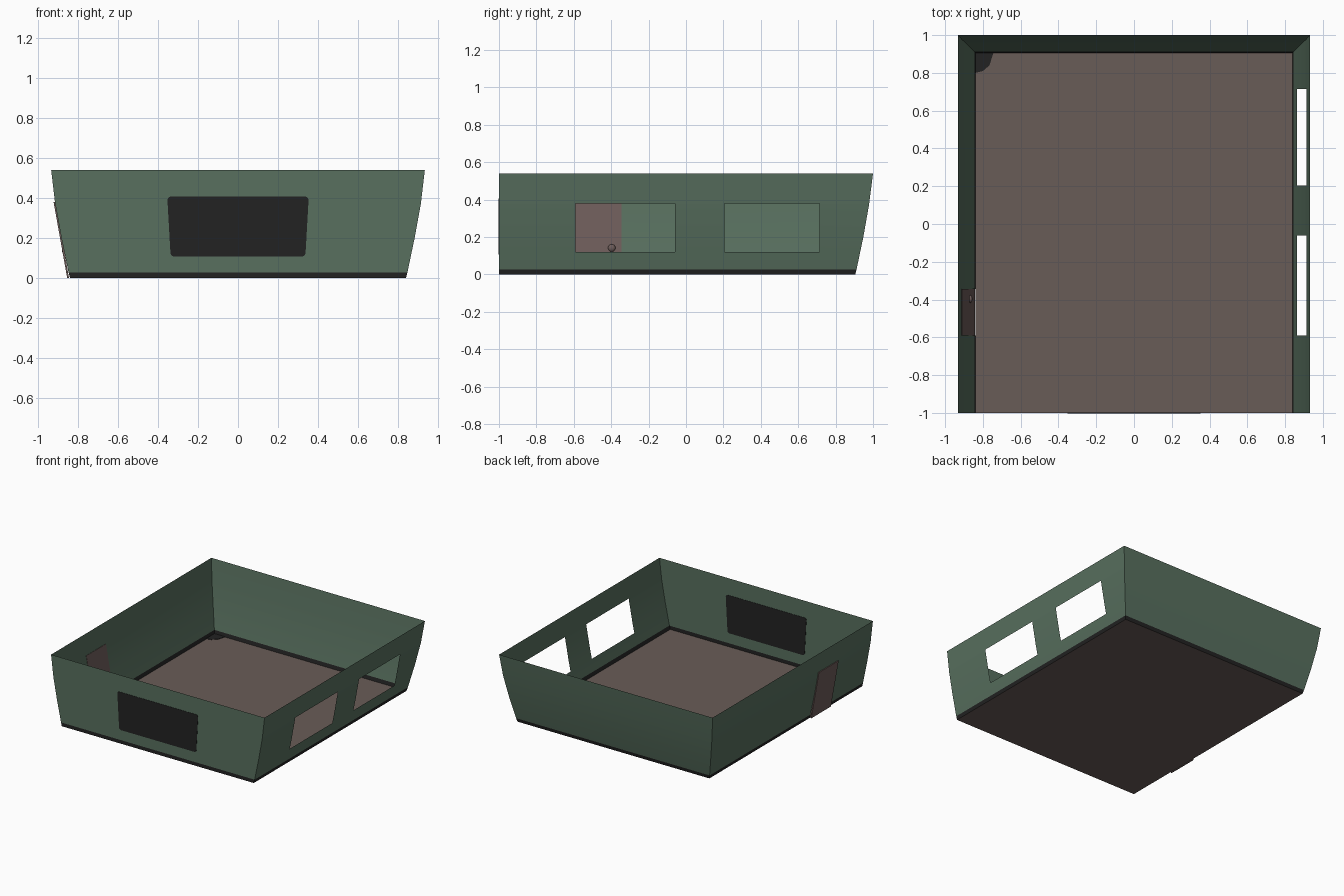
import bpy, bmesh, math

if "Cube" in bpy.data.objects:
    bpy.data.objects.remove(bpy.data.objects["Cube"])


def mat(name, rgb):
    m = bpy.data.materials.new(name)
    m.diffuse_color = (*rgb, 1)
    m.use_nodes = True
    m.node_tree.nodes["Principled BSDF"].inputs["Base Color"].default_value = m.diffuse_color
    return m


GREEN = mat("wall_green", (0.098, 0.162, 0.114))
DARK = mat("dark_trim", (0.016, 0.016, 0.016))
FLOOR = mat("floor_brown", (0.141, 0.107, 0.095))
DOOR = mat("door_brown", (0.156, 0.109, 0.102))

# flared wall profile: height, half width, back depth
PROFILE = [(0, .838, .905), (.028, .845, .912), (.20, .881, .948),
           (.37, .912, .978), (.54, .932, 1.0)]


def flare(z):
    for (z0, x0, y0), (z1, x1, y1) in zip(PROFILE, PROFILE[1:]):
        if z <= z1 + 1e-6:
            t = (z - z0) / (z1 - z0)
            return x0 + (x1 - x0) * t, y0 + (y1 - y0) * t


def finish(name, bm, mats):
    bmesh.ops.remove_doubles(bm, verts=bm.verts, dist=1e-5)
    me = bpy.data.meshes.new(name)
    bm.to_mesh(me)
    bm.free()
    for m in mats:
        me.materials.append(m)
    ob = bpy.data.objects.new(name, me)
    bpy.context.collection.objects.link(ob)
    return ob


def wall(name, cols, place, holes=(), flip=False):
    """Grid wall; cells inside holes (c0, c1, z0, z1) are left open, low cells are skirting."""
    zs = sorted({p[0] for p in PROFILE} | {z for h in holes for z in h[2:]})
    cols = sorted(set(cols) | {c for h in holes for c in h[:2]})
    bm = bmesh.new()
    for a, b in zip(cols, cols[1:]):
        for z0, z1 in zip(zs, zs[1:]):
            ca, cz = (a + b) / 2, (z0 + z1) / 2
            if any(h[0] < ca < h[1] and h[2] < cz < h[3] for h in holes):
                continue
            pts = [place(a, z0), place(b, z0), place(b, z1), place(a, z1)]
            if flip:
                pts.reverse()
            f = bm.faces.new([bm.verts.new(p) for p in pts])
            f.material_index = 1 if cz < .028 else 0
            f.smooth = True
    return finish(name, bm, [GREEN, DARK])


def side(s):
    return lambda c, z: (s * flare(z)[0], flare(z)[1] if c > .99 else c, z)


def prism(name, pts, offset, m):
    """Flat polygon thickened along an offset."""
    bm = bmesh.new()
    f = bm.faces.new([bm.verts.new(p) for p in pts])
    r = bmesh.ops.extrude_face_region(bm, geom=[f])
    bmesh.ops.translate(bm, vec=offset,
                        verts=[v for v in r["geom"] if isinstance(v, bmesh.types.BMVert)])
    bmesh.ops.recalc_face_normals(bm, faces=bm.faces)
    return finish(name, bm, [m])


# walls
wall("right_wall", [-1, 1], side(1), [(-.59, -.06, .12, .38), (.205, .715, .12, .38)])
wall("left_wall", [-1, 1], side(-1), [(-.59, -.345, 0, .37)], flip=True)
wall("front_wall", [-1, 1], lambda c, z: (c * flare(z)[0], -1, z))
wall("back_wall", [-1, 1], lambda c, z: (c * flare(z)[0], flare(z)[1], z), flip=True)

# floor
bm = bmesh.new()
bm.faces.new([bm.verts.new(p) for p in
              [(-.838, -1, 0), (.838, -1, 0), (.838, .905, 0), (-.838, .905, 0)]])
finish("floor", bm, [FLOOR])

# dark stain in the back left corner of the floor
prism("floor_stain", [(-.838, .80, .001), (-.80, .81, .001), (-.765, .84, .001),
                      (-.745, .904, .001), (-.838, .904, .001)], (0, 0, .003), DARK)

# front window with rounded corners, visible inside and out
pts = []
for cx, cz, start in [(.335, .39, 0), (-.335, .39, 90), (-.32, .125, 180), (.32, .125, 270)]:
    for k in range(4):
        a = math.radians(start + 30 * k)
        pts.append((cx + .017 * math.cos(a), -1.002, cz + .017 * math.sin(a)))
prism("front_window", pts, (0, .004, 0), DARK)

# leaning door and its knob
prism("door", [(-.852, -.59, 0), (-.852, -.345, 0), (-.92, -.345, .38), (-.92, -.59, .38)],
      (.009, 0, 0), DOOR)
bm = bmesh.new()
bmesh.ops.create_uvsphere(bm, u_segments=16, v_segments=8, radius=.02)
bmesh.ops.scale(bm, vec=(.6, 1, 1), verts=bm.verts)
bmesh.ops.translate(bm, vec=(-.867, -.397, .142), verts=bm.verts)
for f in bm.faces:
    f.smooth = True
finish("door_knob", bm, [DOOR])
